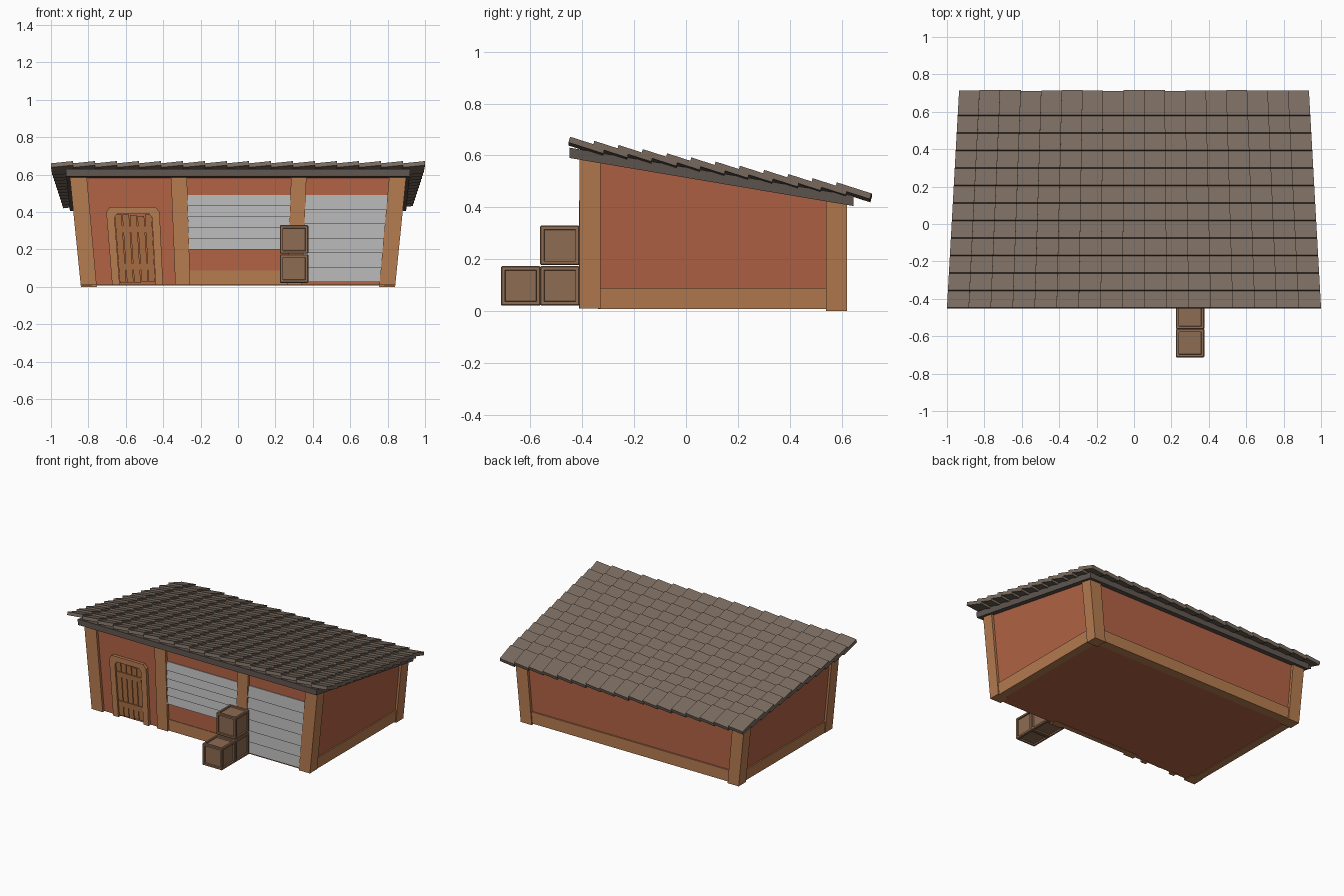
import bpy, bmesh, random
from mathutils import Vector

if "Cube" in bpy.data.objects:
    bpy.data.objects.remove(bpy.data.objects["Cube"])

random.seed(4)


def material(name, rgb):
    m = bpy.data.materials.new(name)
    m.diffuse_color = (*rgb, 1)
    m.use_nodes = True
    m.node_tree.nodes["Principled BSDF"].inputs["Base Color"].default_value = m.diffuse_color
    return m


RED = material("red_plaster", (0.45, 0.125, 0.06))
TAN = material("tan_timber", (0.47, 0.20, 0.08))
DOOR = material("door_wood", (0.38, 0.15, 0.055))
CRATE = material("crate_wood", (0.27, 0.15, 0.085))
TILE = material("roof_tile", (0.19, 0.145, 0.115))
SLAB = material("roof_board", (0.12, 0.095, 0.08))
STEEL = material("shutter_steel", (0.45, 0.45, 0.45))


def roof_z(y):
    """Height of the underside of the sloping roof."""
    return 0.59 - 0.169 * (y + 0.45)


def flare(v):
    """The whole building widens towards the top."""
    return Vector((v[0] * (1 + 0.12 * v[2]), v[1], v[2]))


def finish(bm, name, mat):
    bmesh.ops.recalc_face_normals(bm, faces=bm.faces)
    me = bpy.data.meshes.new(name)
    bm.to_mesh(me)
    bm.free()
    me.materials.append(mat)
    ob = bpy.data.objects.new(name, me)
    bpy.context.collection.objects.link(ob)
    return ob


def add_prism(bm, a, b):
    """Join two matching outlines into a closed solid."""
    va = [bm.verts.new(p) for p in a]
    vb = [bm.verts.new(p) for p in b]
    n = len(a)
    bm.faces.new(va)
    bm.faces.new(vb[::-1])
    for i in range(n):
        j = (i + 1) % n
        bm.faces.new((va[i], vb[i], vb[j], va[j]))


def side_prism(name, x0, x1, yz, mat):
    """Extrude a y-z profile along x, with the flare."""
    bm = bmesh.new()
    add_prism(bm, [flare((x0, y, z)) for y, z in yz], [flare((x1, y, z)) for y, z in yz])
    return finish(bm, name, mat)


def box(name, x0, x1, y0, y1, z0, z1, mat):
    """Flared box; z1=None runs it up under the roof."""
    t0, t1 = (z1, z1) if z1 is not None else (roof_z(y0) + 0.004, roof_z(y1) + 0.004)
    return side_prism(name, x0, x1, [(y0, z0), (y1, z0), (y1, t1), (y0, t0)], mat)


# Wall body
box("walls", -0.825, 0.825, -0.392, 0.602, 0.012, None, RED)

# Corner posts and side base beams
for s, side in ((-1, "left"), (1, "right")):
    box("front_post_" + side, s * 0.755, s * 0.84, -0.41, -0.33, 0.01, None, TAN)
    box("back_post_" + side, s * 0.755, s * 0.84, 0.54, 0.62, 0.0, None, TAN)
    box("base_beam_" + side, s * 0.78, s * 0.834, -0.34, 0.55, 0.008, 0.088, TAN)
box("base_beam_back", -0.77, 0.77, 0.55, 0.612, 0.008, 0.088, TAN)

# Front posts between the bays, and the sill beam
box("bay_post_left", -0.335, -0.255, -0.41, -0.36, 0.01, None, TAN)
box("bay_post_right", 0.265, 0.342, -0.41, -0.36, 0.01, None, TAN)
box("base_beam_front", -0.26, 0.27, -0.396, -0.36, 0.01, 0.088, TAN)


# Roller shutters with lapped slats
def shutter(name, x0, x1, z0, z1, n):
    step = (z1 - z0) / n
    pts = [(-0.38, z1), (-0.38, z0)]
    for i in range(n):
        pts += [(-0.407, z0 + i * step), (-0.397, z0 + (i + 1) * step)]
    side_prism(name, x0, x1, pts, STEEL)


shutter("window_shutter", -0.258, 0.268, 0.20, 0.49, 5)
shutter("garage_shutter", 0.34, 0.758, 0.025, 0.49, 6)

# Door frame with clipped corners
outline = [(-0.672, 0.01), (-0.672, 0.40), (-0.652, 0.427), (-0.42, 0.427), (-0.40, 0.40),
           (-0.40, 0.01), (-0.44, 0.01), (-0.44, 0.37), (-0.455, 0.39), (-0.617, 0.39),
           (-0.632, 0.37), (-0.632, 0.01)]
bm = bmesh.new()
add_prism(bm, [flare((x, -0.413, z)) for x, z in outline],
          [flare((x, -0.38, z)) for x, z in outline])
finish(bm, "door_frame", TAN)

# Door planks and cross bars
for i in range(5):
    x = -0.632 + i * 0.0385
    box(f"door_plank_{i + 1}", x + 0.002, x + 0.0365, -0.403, -0.385,
        0.018 + random.uniform(0, 0.012), 0.388 - random.uniform(0, 0.012), DOOR)
for i, z in enumerate((0.09, 0.29)):
    box(f"door_bar_{i + 1}", -0.627, -0.445, -0.409, -0.395, z, z + 0.035, DOOR)

# Roof board
side_prism("roof_board", -0.857, 0.857,
           [(y, roof_z(y) + h) for y, h in ((-0.45, 0), (0.645, 0), (0.645, 0.04), (-0.45, 0.04))],
           SLAB)

# Roof tiles: each row's front edge laps over the row in front, each tile leans sideways
ROWS, COLS, PITCH, LENGTH, Y0 = 12, 17, 0.0935, 0.133, -0.447
bm = bmesh.new()
for r in range(ROWS):
    for c in range(COLS):
        ya = Y0 + r * PITCH
        yb = ya + LENGTH + random.uniform(-0.003, 0.003)
        top, low = [], []
        for u, y in ((0, ya), (1, ya), (1, yb), (0, yb)):
            half = 1 - 0.065 * (y - Y0) / 1.165
            x = half * (2 * (c + u) / COLS - 1)
            z = 0.672 - 0.171 * r * PITCH - 0.32 * (y - ya) - 0.012 * (1 - u)
            top.append((x, y, z))
            low.append((x, y - 0.006, z - 0.022))
        add_prism(bm, low, top)
finish(bm, "roof_tiles", TILE)

# Stacked crates with recessed panels
for i, (y, z) in enumerate(((-0.637, 0.097), (-0.486, 0.097), (-0.486, 0.253))):
    bm = bmesh.new()
    bmesh.ops.create_cube(bm, size=0.152)
    bmesh.ops.bevel(bm, geom=bm.edges[:], offset=0.004, segments=1, affect='EDGES')
    panels = [f for f in bm.faces if f.calc_area() > 0.01]
    bmesh.ops.inset_individual(bm, faces=panels, thickness=0.016, depth=0)
    bmesh.ops.inset_individual(bm, faces=panels, thickness=0.002, depth=-0.009)
    crate = finish(bm, f"crate_{i + 1}", CRATE)
    crate.location = (0.3, y, z)
